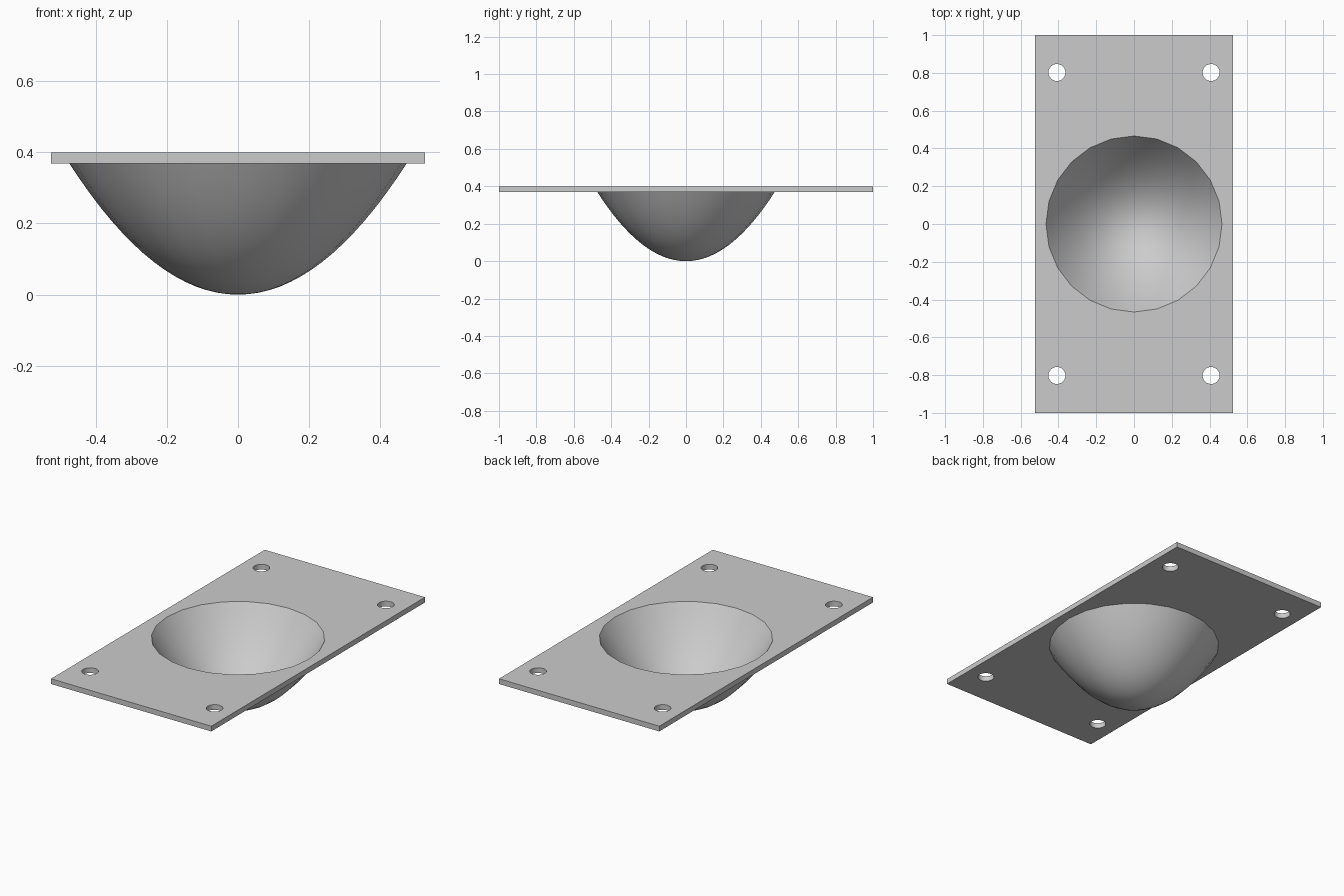
import bpy
import bmesh
from math import radians, cos, sin, tau

SIDES, RINGS = 24, 16
TOP, UNDER = 0.40, 0.369          # plate faces
WALL = TOP - UNDER
RIM_IN, RIM_OUT = 0.466, 0.474    # bowl radii at its inner and outer rim

if "Cube" in bpy.data.objects:
    bpy.data.objects.remove(bpy.data.objects["Cube"], do_unlink=True)

grey = bpy.data.materials.new("light grey")
grey.use_nodes = True
grey.diffuse_color = (0.6, 0.6, 0.6, 1)
grey.node_tree.nodes["Principled BSDF"].inputs["Base Color"].default_value = grey.diffuse_color


def add_object(name, bm):
    bmesh.ops.recalc_face_normals(bm, faces=bm.faces)
    mesh = bpy.data.meshes.new(name)
    bm.to_mesh(mesh)
    bm.free()
    obj = bpy.data.objects.new(name, mesh)
    bpy.context.collection.objects.link(obj)
    mesh.materials.append(grey)
    return obj


def smooth(obj, angle):
    bpy.ops.object.select_all(action='DESELECT')
    obj.select_set(True)
    bpy.context.view_layer.objects.active = obj
    bpy.ops.object.shade_smooth_by_angle(angle=radians(angle))


def add_cutter_prism(bm, x, y, radius):
    ring = [(x + radius * cos(tau * i / SIDES), y + radius * sin(tau * i / SIDES))
            for i in range(SIDES)]
    low = [bm.verts.new((px, py, UNDER - 0.1)) for px, py in ring]
    high = [bm.verts.new((px, py, TOP + 0.1)) for px, py in ring]
    bm.faces.new(low[::-1])
    bm.faces.new(high)
    for i in range(SIDES):
        j = (i + 1) % SIDES
        bm.faces.new((low[i], low[j], high[j], high[i]))


# Flat mounting plate
bm = bmesh.new()
bmesh.ops.create_cube(bm, size=1)
bmesh.ops.scale(bm, vec=(1.05, 2, WALL), verts=bm.verts)
bmesh.ops.translate(bm, vec=(0, 0, (TOP + UNDER) / 2), verts=bm.verts)
plate = add_object("mounting_plate", bm)

# Bowl opening and four screw holes
bm = bmesh.new()
add_cutter_prism(bm, 0, 0, RIM_IN)
for sx in (-1, 1):
    for sy in (-1, 1):
        add_cutter_prism(bm, sx * 0.408, sy * 0.802, 0.045)
cutter = add_object("hole_cutter", bm)
cut = plate.modifiers.new("holes", 'BOOLEAN')
cut.operation = 'DIFFERENCE'
cut.solver = 'EXACT'
cut.object = cutter
bpy.context.view_layer.objects.active = plate
bpy.ops.object.modifier_apply(modifier=cut.name)
bpy.data.objects.remove(cutter, do_unlink=True)
smooth(plate, 30)

# Parabolic bowl: outer profile up to the plate, inner profile back down
steps = [i / RINGS for i in range(RINGS + 1)]
profile = [(RIM_OUT * t, UNDER * t * t) for t in steps]
profile += [(RIM_IN * t, WALL + UNDER * t * t) for t in reversed(steps)]
bm = bmesh.new()
verts = [bm.verts.new((r, 0, z)) for r, z in profile]
edges = [bm.edges.new(pair) for pair in zip(verts, verts[1:])]
bmesh.ops.spin(bm, geom=verts + edges, cent=(0, 0, 0), axis=(0, 0, 1),
               angle=tau, steps=SIDES)
bmesh.ops.remove_doubles(bm, verts=bm.verts, dist=0.0005)
smooth(add_object("bowl", bm), 40)
